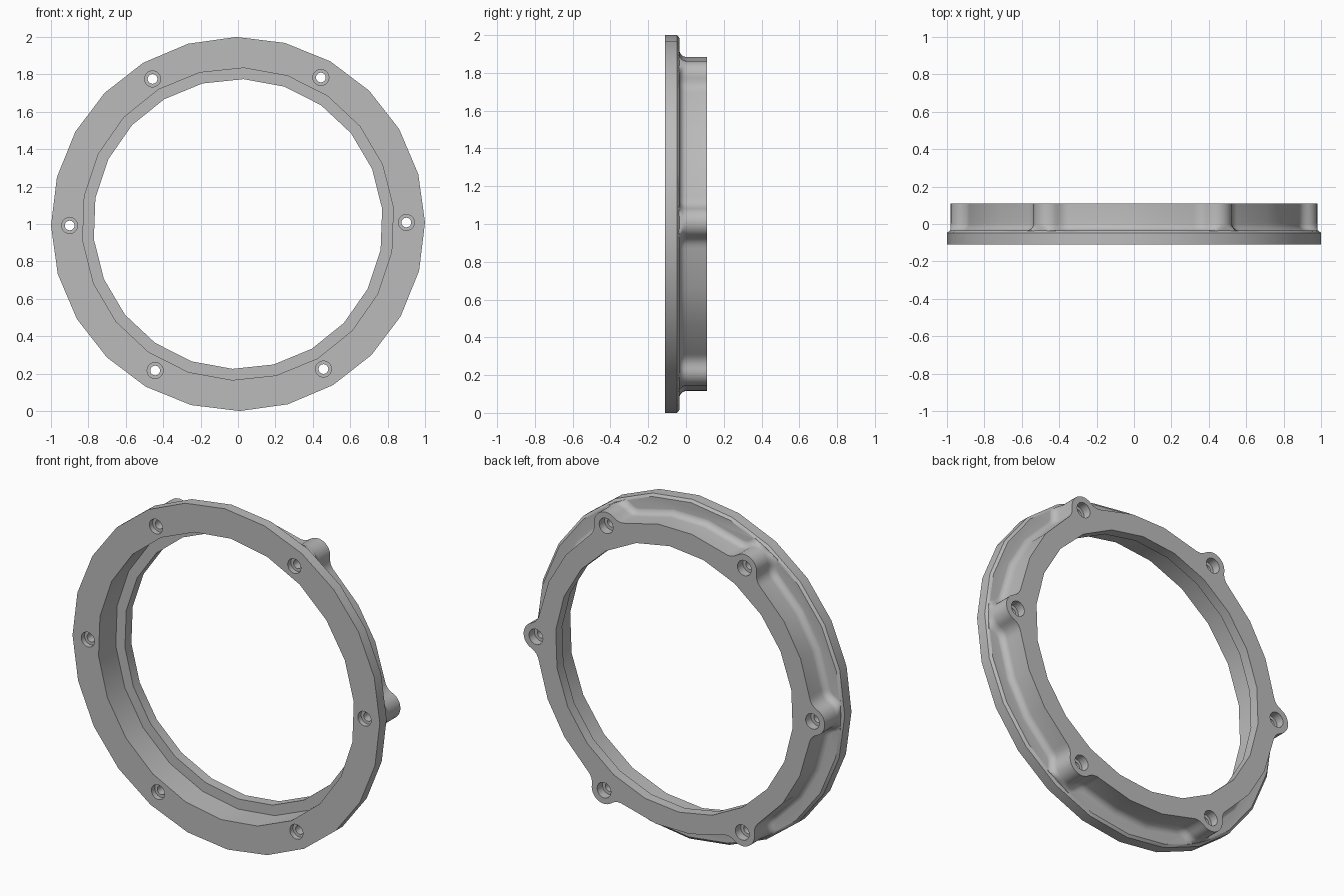
import bpy, bmesh
from math import sin, cos, pi, radians, acos, atan2, hypot

cube = bpy.data.objects.get("Cube")
if cube:
    bpy.data.objects.remove(cube)

CENTRE_Z = 1.0
TWIST = radians(0.5)
HOLE_CIRCLE, BOSS_R, WALL_R, BLEND_R = 0.9, 0.08, 0.89, 0.08

metal = bpy.data.materials.new("grey_metal")
metal.use_nodes = True
GREY = (0.5, 0.5, 0.5, 1)
metal.diffuse_color = GREY
metal.node_tree.nodes["Principled BSDF"].inputs["Base Color"].default_value = GREY


def loft(name, rings):
    """Closed solid from rings of (x, z) points, each at its own depth y."""
    bm = bmesh.new()
    loops = [[bm.verts.new((x, y, z + CENTRE_Z)) for x, z in pts] for y, pts in rings]
    count = len(loops[0])
    for a, b in zip(loops, loops[1:]):
        for i in range(count):
            j = (i + 1) % count
            bm.faces.new((a[i], a[j], b[j], b[i]))
    bm.faces.new(loops[0])
    bm.faces.new(loops[-1])
    bmesh.ops.recalc_face_normals(bm, faces=bm.faces)
    mesh = bpy.data.meshes.new(name)
    bm.to_mesh(mesh)
    bm.free()
    mesh.materials.append(metal)
    obj = bpy.data.objects.new(name, mesh)
    bpy.context.collection.objects.link(obj)
    return obj


def polygon(radius, sides, phase=TWIST, cx=0, cz=0):
    return [(cx + radius * cos(phase + 2 * pi * i / sides),
             cz + radius * sin(phase + 2 * pi * i / sides)) for i in range(sides)]


def cylinder(name, radius, y0, y1, sides, **kw):
    pts = polygon(radius, sides, **kw)
    return loft(name, [(y0, pts), (y1, pts)])


def arc(cx, cz, r, a0, a1, n):
    return [(cx + r * cos(a0 + (a1 - a0) * i / n),
             cz + r * sin(a0 + (a1 - a0) * i / n)) for i in range(n + 1)]


def lobed_outline(offset):
    """Circle with six bosses, joined by tangent concave blends."""
    d, e = WALL_R + BLEND_R, BOSS_R + BLEND_R
    a = acos((d * d + HOLE_CIRCLE ** 2 - e * e) / (2 * d * HOLE_CIRCLE))
    bx, bz = d * cos(a), d * sin(a)
    t = atan2(bz, bx - HOLE_CIRCLE)
    boss = arc(HOLE_CIRCLE, 0, BOSS_R + offset, 0, t, 6)
    blend = arc(bx, bz, BLEND_R - offset, t + pi, a + pi, 4)[1:]
    if t + pi - (a + pi) > pi:
        blend = arc(bx, bz, BLEND_R - offset, t - pi, a + pi, 4)[1:]
    wall = arc(0, 0, WALL_R + offset, a, pi / 3 - a, 3)[1:]
    half = boss + blend
    mirrored = [(x, -z) for x, z in reversed(half[1:])]
    points = []
    for k in range(6):
        turn = TWIST + k * pi / 3
        for x, z in mirrored + half + wall[:-1]:
            r, ang = min(hypot(x, z), 0.982), atan2(z, x) + turn
            points.append((r * cos(ang), r * sin(ang)))
    return points


def combine(target, tool, operation):
    mod = target.modifiers.new("combine", "BOOLEAN")
    mod.operation, mod.object, mod.solver = operation, tool, "EXACT"
    bpy.context.view_layer.objects.active = target
    bpy.ops.object.modifier_apply(modifier=mod.name)
    bpy.data.objects.remove(tool)


# Flange plate with a small chamfer on its rear edge
ring = loft("mounting_ring", [(-0.11, polygon(1, 24)), (-0.047, polygon(1, 24)),
                              (-0.035, polygon(0.985, 24))])

# Rear wall with bosses and a concave fillet down to the flange
FILLET = 0.04
levels = [(-0.07, lobed_outline(FILLET))]
for i in range(6):
    a = pi / 2 * i / 5
    levels.append((-0.035 + FILLET * (1 - cos(a)), lobed_outline(FILLET * (1 - sin(a)))))
# Drop the fillet into the flange a hair so the solids overlap cleanly
levels = [(y - 0.001, p) for y, p in levels] + [(0.11, lobed_outline(0))]
combine(ring, loft("rear_wall", levels), "UNION")

# Wide front bore and narrower rear lip opening
PHASE = radians(6)
combine(ring, cylinder("front_bore", 0.835, -0.2, 0.05, 22, phase=PHASE), "DIFFERENCE")
combine(ring, cylinder("lip_opening", 0.775, -0.2, 0.2, 22, phase=PHASE), "DIFFERENCE")

# Six bolt holes, counterbored at both ends
for k in range(6):
    ang = TWIST + k * pi / 3
    at = dict(cx=HOLE_CIRCLE * cos(ang), cz=HOLE_CIRCLE * sin(ang))
    for radius, y0, y1 in ((0.026, -0.2, 0.2), (0.043, -0.2, -0.08), (0.045, 0.06, 0.2)):
        combine(ring, cylinder("hole_cutter", radius, y0, y1, 20, **at), "DIFFERENCE")

# Smooth shading with crisp machined edges
bpy.ops.object.select_all(action="DESELECT")
ring.select_set(True)
bpy.context.view_layer.objects.active = ring
bpy.ops.object.shade_smooth_by_angle(angle=radians(32))
